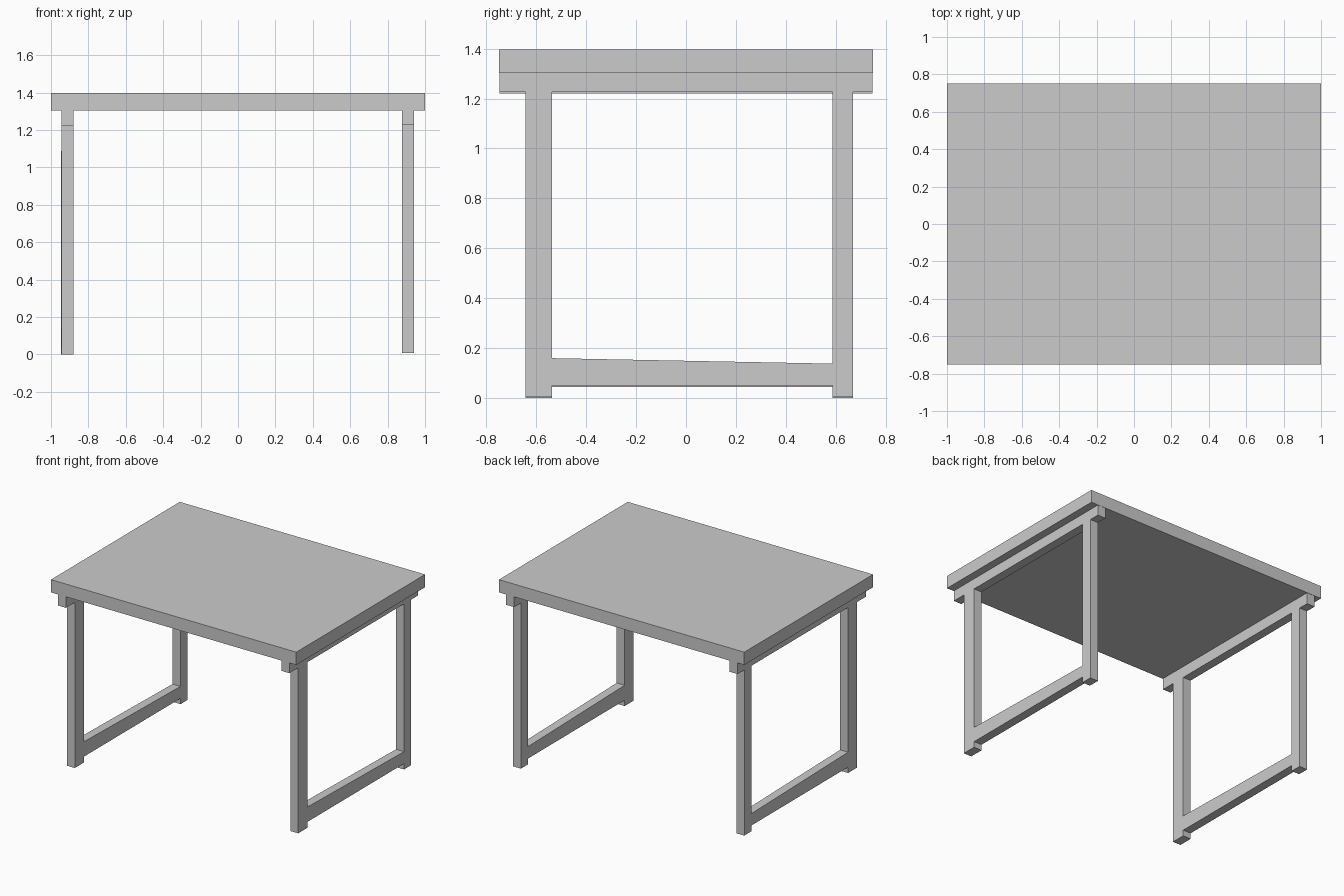
import bpy
from math import radians

if "Cube" in bpy.data.objects:
    bpy.data.objects.remove(bpy.data.objects["Cube"])

TOP_UNDER, TOP_Z = 1.303, 1.397


def frame(name, x0, x1, lift):
    """One side frame (rail, two legs, stretcher) as a single extruded profile."""
    outline = [(-0.748, TOP_UNDER), (-0.748, 1.22 + lift), (-0.644, 1.22 + lift),
               (-0.644, lift), (-0.538, lift), (-0.538, 0.043 + lift),
               (0.588, 0.043 + lift), (0.588, lift), (0.67, lift),
               (0.67, 1.22 + lift), (0.748, 1.22 + lift), (0.748, TOP_UNDER)]
    opening = [(-0.538, 0.153 + lift), (0.588, 0.131 + lift),
               (0.588, 1.22 + lift), (-0.538, 1.22 + lift)]
    curve = bpy.data.curves.new(name, 'CURVE')
    curve.dimensions = '2D'
    curve.fill_mode = 'BOTH'
    curve.extrude = (x1 - x0) / 2
    for loop in (outline, opening):
        spline = curve.splines.new('POLY')
        spline.points.add(len(loop) - 1)
        for point, (y, z) in zip(spline.points, loop):
            point.co = (y, z, 0, 1)
        spline.use_cyclic_u = True
    obj = bpy.data.objects.new(name, curve)
    bpy.context.collection.objects.link(obj)
    # stand the profile up in the YZ plane
    obj.rotation_euler = (radians(90), 0, radians(90))
    obj.location.x = (x0 + x1) / 2
    bpy.ops.object.select_all(action='DESELECT')
    obj.select_set(True)
    bpy.context.view_layer.objects.active = obj
    bpy.ops.object.convert(target='MESH')
    bpy.ops.object.shade_flat()


# Table top slab
bpy.ops.mesh.primitive_cube_add(size=1, location=(0, 0, (TOP_UNDER + TOP_Z) / 2))
top = bpy.context.object
top.name = "table_top"
top.scale = (2.0, 1.5, TOP_Z - TOP_UNDER)

# Side frames; the right one ends a touch higher
frame("left_leg_frame", -0.945, -0.88, 0.0)
frame("right_leg_frame", 0.877, 0.942, 0.006)
